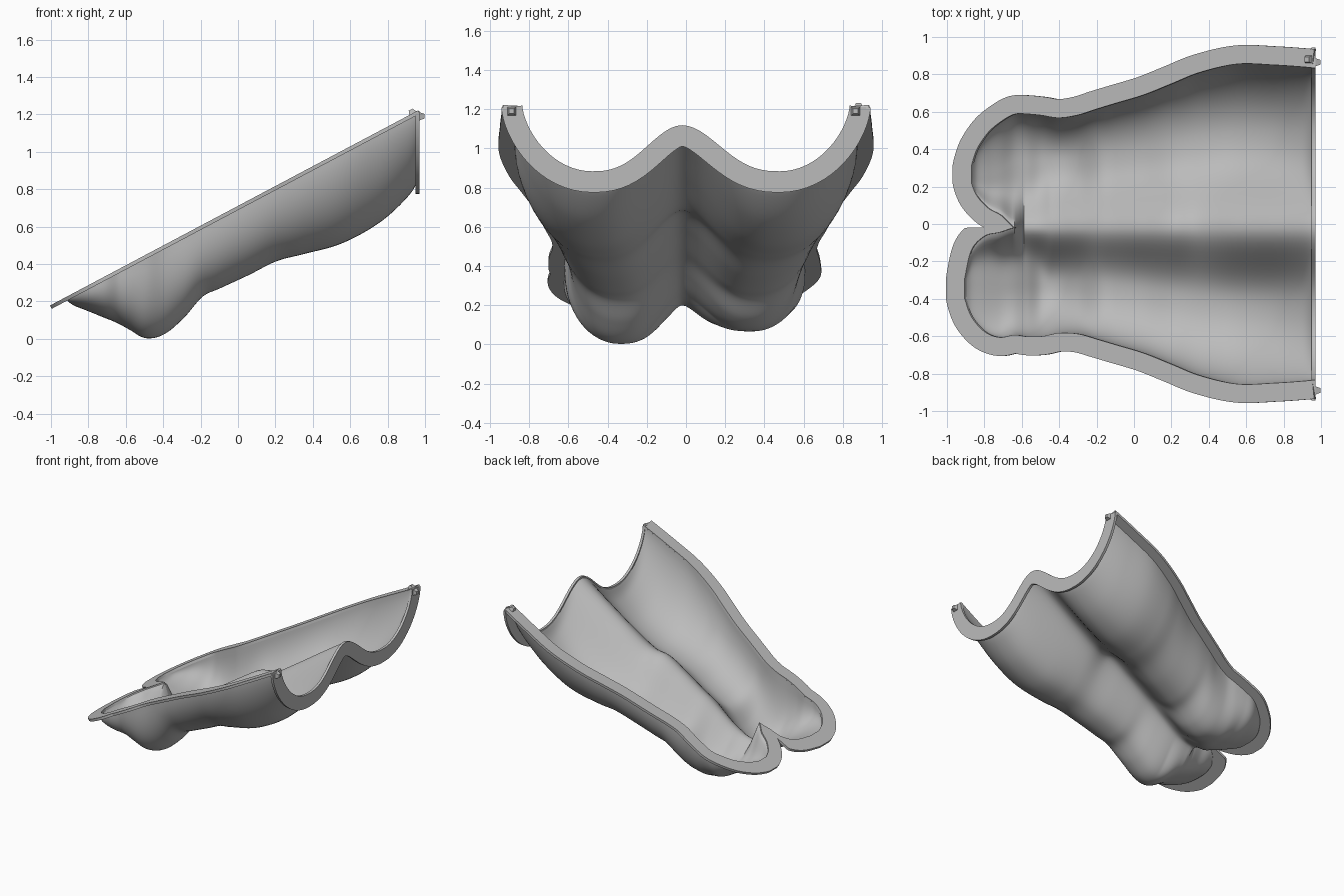
import bpy, bmesh, math
from mathutils import Vector

cube = bpy.data.objects.get("Cube")
if cube:
    bpy.data.objects.remove(cube)

grey = bpy.data.materials.new("plain grey")
grey.use_nodes = True
grey.diffuse_color = (0.5, 0.5, 0.5, 1)
grey.node_tree.nodes["Principled BSDF"].inputs["Base Color"].default_value = (0.5, 0.5, 0.5, 1)

SEAM = -0.02      # y of the ridge between the two troughs
NOTCH = -0.64     # x where the ridge meets the rim
END = 0.97        # x of the open end
FLANGE = 0.1
SINK = 0.01       # the shell starts this far below the top of the rim

# Trough stations: x, outer half width, trough centre, depth, ridge depth
body = [
    (0.953, 0.835, 0.48, 0.335, 0.10), (0.9, 0.84, 0.47, 0.4, 0.10),
    (0.75, 0.85, 0.47, 0.46, 0.12), (0.55, 0.855, 0.46, 0.465, 0.15),
    (0.35, 0.81, 0.44, 0.415, 0.17), (0.2, 0.75, 0.41, 0.375, 0.12),
    (0.05, 0.69, 0.38, 0.37, 0.13), (-0.1, 0.645, 0.36, 0.36, 0.15),
    (-0.2, 0.615, 0.35, 0.355, 0.16), (-0.3, 0.585, 0.34, 0.415, 0.18),
    (-0.4, 0.575, 0.34, 0.447, 0.2), (-0.49, 0.59, 0.34, 0.42, 0.2),
    (-0.57, 0.595, 0.34, 0.335, 0.18), (NOTCH, 0.59, 0.34, 0.26, 0.16),
]
# Rounded closed ends: x, inner edge, outer edge, centre, depth
toes = {
    1: [(-0.71, 0.045, 0.55, 0.3, 0.18), (-0.78, 0.085, 0.49, 0.28, 0.11),
        (-0.84, 0.15, 0.4, 0.27, 0.05), (-0.87, 0.22, 0.31, 0.26, 0)],
    -1: [(-0.72, 0.045, 0.605, 0.35, 0.185), (-0.8, 0.065, 0.575, 0.34, 0.11),
         (-0.87, 0.14, 0.495, 0.33, 0.045), (-0.905, 0.29, 0.4, 0.34, 0)],
}


def rim_z(x):
    return 0.711 + 0.53 * x


def spline(points, steps):
    """Smooth curve through tuples of numbers."""
    out = []
    for i in range(len(points) - 1):
        a, b, c, d = (points[min(max(i + k, 0), len(points) - 1)] for k in (-1, 0, 1, 2))
        for s in range(steps):
            t = s / steps
            out.append(tuple(
                q + 0.5 * t * (r - p + t * (2 * p - 5 * q + 4 * r - w + t * (3 * (q - r) + w - p)))
                for p, q, r, w in zip(a, b, c, d)))
    return out + [tuple(points[-1])]


def clamp(v):
    return min(max(v, 0), 1)


def stations(side):
    rows = [(x, SEAM * side, yo, yc, d, r) for x, yo, yc, d, r in body]
    rows += [toe + (body[-1][-1],) for toe in toes[side]]
    result = []
    for x, yi, yo, yc, d, r in spline(rows, 8):
        if x >= NOTCH - 0.0001:
            yi = SEAM * side
        r *= clamp((x - NOTCH) / 0.05)      # the ridge climbs to the rim at the notch
        bulge = math.exp(-((x + 0.48) / 0.15) ** 2)
        yo -= side * 0.01 * bulge
        if side > 0:      # this trough is a little shallower at its deepest spot
            d *= 1 - 0.15 * bulge
        result.append((x, yi, yo, yc, max(d, 0), r))
    return result


def section(row, side, n=16):
    """Cross-section from the ridge, down through the trough, up to the rim."""
    x, yi, yo, yc, d, r = row
    outer_power = 0.95 + 0.35 * max(x, -0.5)
    inner_power = 1.3 + 1.1 * clamp((-0.45 - x) / 0.19)
    pts = []
    for i in range(n):
        v = 1 - i / n
        depth = r + (d - r) * (0.5 + 0.5 * math.cos(math.pi * v ** inner_power))
        pts.append((yc - (yc - yi) * v, depth))
    for i in range(n + 1):
        a = math.pi / 2 * i / n
        pts.append((yc + (yo - yc) * math.sin(a), d * max(math.cos(a), 0) ** outer_power))
    return [Vector((x, side * y, rim_z(x) - SINK - depth)) for y, depth in pts]


def sheet(name, grids, thickness, facing):
    """Join grids of points into one sheet and thicken it away from facing."""
    bm = bmesh.new()
    for rows in grids:
        vs = [[bm.verts.new(p) for p in row] for row in rows]
        faces = [bm.faces.new((a[j], a[j + 1], b[j + 1], b[j]))
                 for a, b in zip(vs, vs[1:]) for j in range(len(a) - 1)]
        bm.normal_update()
        if sum(f.normal.dot(facing) * f.calc_area() for f in faces) < 0:
            bmesh.ops.reverse_faces(bm, faces=faces)
    bmesh.ops.remove_doubles(bm, verts=bm.verts[:], dist=0.0005)
    mesh = bpy.data.meshes.new(name)
    bm.to_mesh(mesh)
    bm.free()
    obj = bpy.data.objects.new(name, mesh)
    bpy.context.collection.objects.link(obj)
    mod = obj.modifiers.new("thickness", 'SOLIDIFY')
    mod.thickness = thickness
    mod.offset = -1
    obj.data.materials.append(grey)
    bpy.ops.object.select_all(action='DESELECT')
    obj.select_set(True)
    bpy.context.view_layer.objects.active = obj
    bpy.ops.object.modifier_apply(modifier=mod.name)
    bpy.ops.object.shade_smooth_by_angle(angle=math.radians(40))


def offset_path(path, width, sign):
    """Shift a flat 2D path sideways along its normals."""
    out = []
    for i, p in enumerate(path):
        t = (path[min(i + 1, len(path) - 1)] - path[max(i - 1, 0)]).normalized()
        out.append(p + Vector((-t.y, t.x)) * width * sign)
    return out


up = Vector((0, 0, 1))
rows = {side: stations(side) for side in (1, -1)}

# Double trough shell
sheet("trough_shell", [[section(r, s) for r in rows[s]] for s in (1, -1)], 0.018, up)

# Flat sloping rim around both troughs
rim = []
for s in (1, -1):
    path = [Vector((r[0], s * r[2])) for r in rows[s]]
    path += [Vector((r[0], s * r[1])) for r in reversed(rows[s]) if r[0] <= NOTCH + 0.0001]
    strip = []
    for a, b in zip(path, offset_path(path, FLANGE, -s)):
        b.x = min(b.x, END)
        b.y = SEAM + s * max(s * (b.y - SEAM), 0)
        strip.append([Vector((p.x, p.y, rim_z(p.x))) for p in (a, b)])
    rim.append(strip)
sheet("sloping_rim", rim, 0.02, up)

# Upright flange that follows the open end
curve = section(rows[-1][0], -1)[::-1] + section(rows[1][0], 1)[1:]
profile = [Vector((p.y, p.z + 0.012)) for p in curve]
lower = offset_path(profile, FLANGE + 0.008, -1)
band = [[Vector((END, p.x, p.y)) for p in pair] for pair in zip(profile, lower)]
sheet("end_flange", [band], 0.02, Vector((1, 0, 0)))


# Small square locating studs with tapered sides
def stud(name, location, tilt):
    bpy.ops.mesh.primitive_cone_add(vertices=4, radius1=0.031, radius2=0.018,
                                    depth=0.026, location=location)
    obj = bpy.context.object
    obj.name = name
    obj.rotation_mode = 'ZYX'
    obj.rotation_euler = (0, tilt, math.pi / 4)
    obj.data.materials.append(grey)


stud("end_stud_left", (0.983, 0.865, 1.19), math.pi / 2)
stud("end_stud_right", (0.983, -0.89, 1.19), math.pi / 2)
stud("rim_stud", (0.93, 0.88, rim_z(0.93) + 0.01), -math.atan(0.53))
